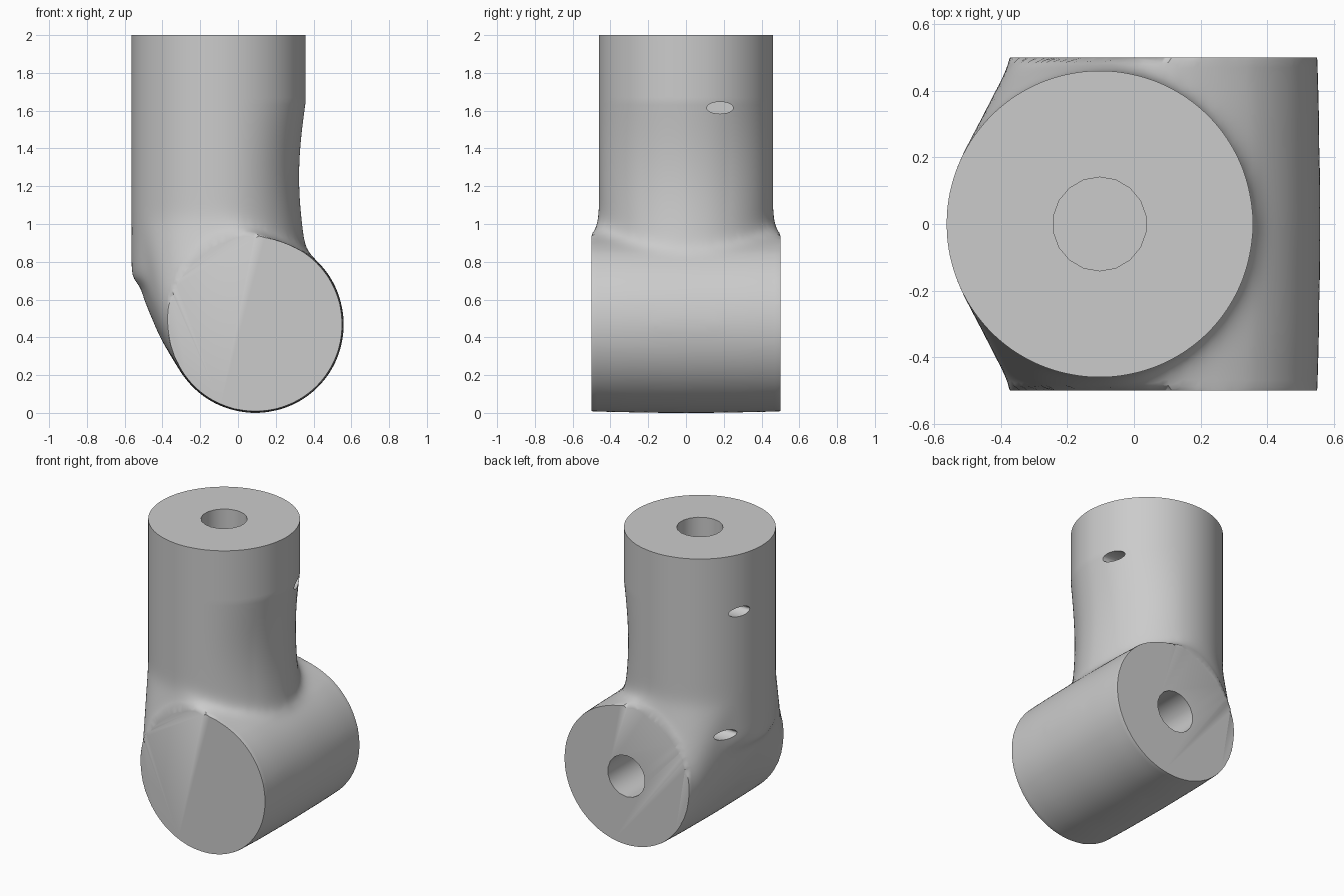
import bpy, bmesh
from math import sin, cos, pi, hypot, radians
from mathutils import Matrix

cube = bpy.data.objects.get("Cube")
if cube:
    bpy.data.objects.remove(cube, do_unlink=True)

grey = bpy.data.materials.new("plain grey")
grey.use_nodes = True
grey.diffuse_color = (0.6, 0.6, 0.6, 1)
grey.node_tree.nodes["Principled BSDF"].inputs["Base Color"].default_value = (0.6, 0.6, 0.6, 1)

POST_X, POST_R = -0.103, 0.458
BARREL_X, BARREL_Z, BARREL_R = 0.092, 0.468, 0.457
GROW = 0.005   # makes up for shrinkage while smoothing
HALF = 0.5


def make_object(name, bm):
    mesh = bpy.data.meshes.new(name)
    bm.to_mesh(mesh)
    bm.free()
    obj = bpy.data.objects.new(name, mesh)
    bpy.context.collection.objects.link(obj)
    mesh.materials.append(grey)
    return obj


def add_rod(bm, centre, radius, depth, axis="Z", sides=64, squash=1):
    turn = {"Z": Matrix(), "Y": Matrix.Rotation(pi / 2, 4, "X"),
            "X": Matrix.Rotation(pi / 2, 4, "Y")}[axis]
    size = Matrix.Diagonal((1, 1, squash, 1))
    bmesh.ops.create_cone(bm, cap_ends=True, segments=sides, radius1=radius, radius2=radius,
                          depth=depth, matrix=Matrix.Translation(centre) @ size @ turn)


def modified_mesh(obj, kind, **settings):
    """Mesh of the object with one modifier evaluated."""
    mod = obj.modifiers.new(kind.title(), kind)
    for key, value in settings.items():
        setattr(mod, key, value)
    graph = bpy.context.evaluated_depsgraph_get()
    graph.update()
    mesh = bpy.data.meshes.new_from_object(obj.evaluated_get(graph))
    obj.modifiers.remove(mod)
    return mesh


def carve(obj, cutter):
    """Subtract the cutter, keeping the first solver result that is sound."""
    before = len(obj.data.vertices)
    for solver in ("MANIFOLD", "EXACT", "FLOAT"):
        mesh = modified_mesh(obj, "BOOLEAN", operation="DIFFERENCE", solver=solver, object=cutter)
        after = len(mesh.vertices)
        if after > 0.9 * before and after != before and max(v.co.z for v in mesh.vertices) > 1.99:
            obj.data = mesh
            return


# Rough body: post, barrel and the convex heel joining them
bm = bmesh.new()
add_rod(bm, (POST_X, 0, 1.45), POST_R + GROW, 1.5)
add_rod(bm, (BARREL_X, 0, BARREL_Z), BARREL_R + GROW, 1.4, "Y")
heel = bmesh.new()
for y, r in ((-HALF, 0), (-0.35, 0.005), (0, 0.008), (0.35, 0.005), (HALF, 0)):
    for i in range(64):
        a = i * pi / 32
        radius = BARREL_R + GROW + r
        heel.verts.new((BARREL_X + radius * cos(a), y, BARREL_Z + radius * sin(a)))
for edge_x, z, spread in ((-0.561, 1.03, 90), (-0.545, 0.8, 60), (-0.495, 0.6, 50), (-0.41, 0.4, 45)):
    for i in range(-12, 13):
        a = radians(spread) * i / 12
        radius = POST_R + GROW
        heel.verts.new((edge_x - GROW + radius * (1 - cos(a)), radius * sin(a), z))
hull = bmesh.ops.convex_hull(heel, input=heel.verts[:])
loose = [v for v in heel.verts if not v.link_faces]
bmesh.ops.delete(heel, geom=loose, context="VERTS")
bmesh.ops.recalc_face_normals(heel, faces=heel.faces[:])
heel_mesh = bpy.data.meshes.new("heel_shape")
heel.to_mesh(heel_mesh)
heel.free()
bm.from_mesh(heel_mesh)
bpy.data.meshes.remove(heel_mesh)
body = make_object("elbow_body", bm)

# Melt the parts together with soft fillets
body.data = modified_mesh(body, "REMESH", mode="VOXEL", voxel_size=0.02)
body.data = modified_mesh(body, "SMOOTH", factor=0.5, iterations=45)

# Pinch the inner neck and keep the barrel rims round
bm = bmesh.new()
bm.from_mesh(body.data)
for v in bm.verts:
    x, y, z = v.co
    if x > 0 and 0.85 < z < 1.65:
        v.co.x -= 0.035 * sin(pi * (z - 0.85) / 0.8) * min(1, x / 0.3)
    if abs(y) > 0.464 and z < 1.25:
        limit = BARREL_R + max(0, HALF - abs(y)) * 6
        dx, dz = v.co.x - BARREL_X, z - BARREL_Z
        shrink = min(1, limit / max(hypot(dx, dz), 0.001))
        v.co.x, v.co.z = BARREL_X + dx * shrink, BARREL_Z + dz * shrink

# Trim the three flat ends and settle the underside on the ground
for point, normal in (((0, 0, 2), (0, 0, 1)), ((0, HALF, 0), (0, 1, 0)), ((0, -HALF, 0), (0, -1, 0))):
    bmesh.ops.bisect_plane(bm, geom=bm.verts[:] + bm.edges[:] + bm.faces[:], dist=1e-5,
                           plane_co=point, plane_no=normal, clear_outer=True)
    bmesh.ops.holes_fill(bm, edges=[e for e in bm.edges if e.is_boundary], sides=0)
low = min(v.co.z for v in bm.verts)
for v in bm.verts:
    if v.co.z < 0.3:
        v.co.z -= low * (0.3 - v.co.z) / 0.3
bmesh.ops.recalc_face_normals(bm, faces=bm.faces[:])
bm.to_mesh(body.data)
bm.free()

# Blind sockets in the top and back, and the small oval side slots
cutters = (("top_socket", (POST_X, 0, 1.6), 0.141, 1.4, "Z", 18, 1),
           ("back_socket", (BARREL_X, 0.25, BARREL_Z), 0.138, 0.9, "Y", 18, 1),
           ("inner_slot", (0.32, 0.18, 1.615), 0.07, 0.5, "X", 24, 0.45),
           ("outer_slot", (-0.5, 0.18, 1.615), 0.07, 0.5, "X", 24, 0.45),
           ("heel_slot", (-0.5, 0.27, 0.81), 0.07, 0.5, "X", 24, 0.45))
for name, centre, radius, depth, axis, sides, squash in cutters:
    bm = bmesh.new()
    add_rod(bm, centre, radius, depth, axis, sides, squash)
    cutter = make_object(name + "_cutter", bm)
    cutter.hide_render = True
    carve(body, cutter)
    bpy.data.objects.remove(cutter, do_unlink=True)

# Smooth sides with crisp end rims
bpy.ops.object.select_all(action="DESELECT")
body.select_set(True)
bpy.context.view_layer.objects.active = body
bpy.ops.object.shade_smooth_by_angle(angle=radians(35))
